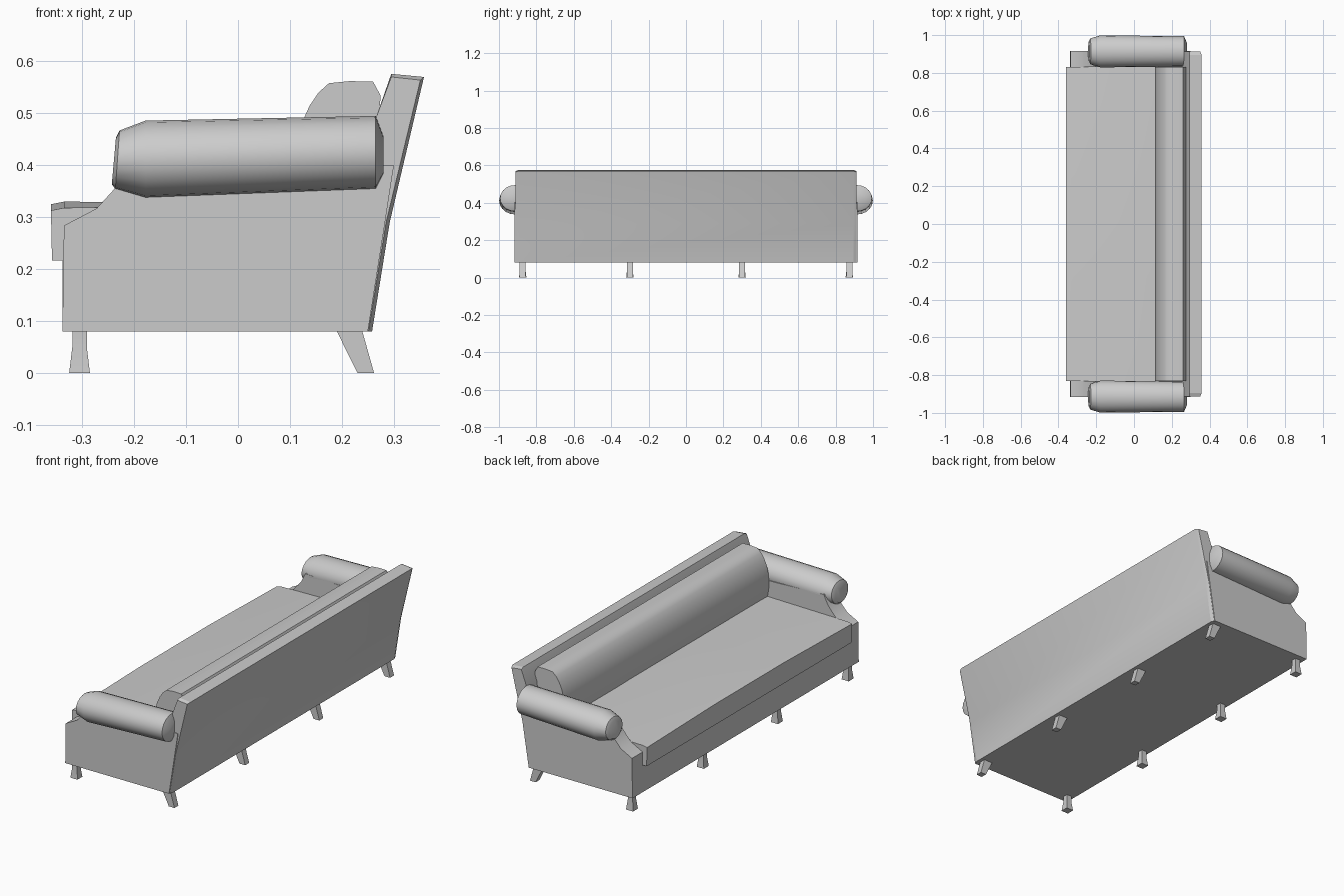
import bpy, bmesh, math

if "Cube" in bpy.data.objects:
    bpy.data.objects.remove(bpy.data.objects["Cube"])

GREY = (0.6, 0.6, 0.6, 1)
fabric = bpy.data.materials.new("grey fabric")
fabric.use_nodes = True
fabric.diffuse_color = GREY
fabric.node_tree.nodes["Principled BSDF"].inputs["Base Color"].default_value = GREY


def loft(name, sections, smooth=35, mirror=False):
    """Skin a row of closed cross-sections and cap both ends."""
    bm = bmesh.new()
    rings = [[bm.verts.new(p) for p in s] for s in sections]
    n = len(rings[0])
    for a, b in zip(rings, rings[1:]):
        for i in range(n):
            j = (i + 1) % n
            bm.faces.new((a[i], a[j], b[j], b[i]))
    bm.faces.new(rings[0])
    bm.faces.new(rings[-1])
    bmesh.ops.recalc_face_normals(bm, faces=bm.faces)
    mesh = bpy.data.meshes.new(name)
    bm.to_mesh(mesh)
    bm.free()
    mesh.materials.append(fabric)
    mesh.shade_smooth()
    mesh.set_sharp_from_angle(angle=math.radians(smooth))
    obj = bpy.data.objects.new(name, mesh)
    bpy.context.collection.objects.link(obj)
    if mirror:
        mod = obj.modifiers.new("mirror", "MIRROR")
        mod.use_axis = (False, True, False)
    return obj


def along_y(profile, y, dx=0, dz=0):
    return [(x + dx, y, z + dz) for x, z in profile]


def rect(x0, x1, y0, y1, z):
    return [(x0, y0, z), (x1, y0, z), (x1, y1, z), (x0, y1, z)]


# Base under the seat
loft("base", [rect(-0.338, 0.25, -0.83, 0.83, z) for z in (0.08, 0.25)])

# Long seat cushion, slightly crowned towards the middle
seat = [(-0.358, 0.217), (0.2, 0.217), (0.2, 0.327), (-0.335, 0.33), (-0.36, 0.325)]
low_end = [(x, z - 0.012 if x < -0.3 and z > 0.3 else z) for x, z in seat]
loft("seat_cushion", [along_y(low_end, -0.83), along_y(seat, -0.28),
                      along_y(seat, 0.28), along_y(low_end, 0.83)])

# Leaning backrest with eased ends
back = [(0.22, 0.08), (0.258, 0.08), (0.292, 0.29), (0.358, 0.57),
        (0.295, 0.576), (0.265, 0.49), (0.24, 0.3)]
back_end = [(x - 0.007 if i in (1, 2, 3) else x, z - 0.006 if z > 0.55 else z)
            for i, (x, z) in enumerate(back)]
loft("backrest", [along_y(back_end, -0.912), along_y(back, -0.895),
                  along_y(back, 0.895), along_y(back_end, 0.912)], 20)

# Bolster along the back
bolster = [(0.12, 0.32), (0.11, 0.38), (0.113, 0.44), (0.122, 0.48), (0.138, 0.515),
           (0.155, 0.54), (0.175, 0.558), (0.215, 0.562), (0.26, 0.561),
           (0.274, 0.535), (0.27, 0.32)]
loft("back_bolster", [along_y(bolster, y) for y in (-0.83, 0.83)], 40)

# Arm panel with a scooped front edge
panel = [(-0.338, 0.08), (0.25, 0.08), (0.283, 0.29), (0.3, 0.4), (-0.2, 0.42),
         (-0.222, 0.375), (-0.242, 0.35), (-0.272, 0.317), (-0.335, 0.284)]
loft("arm_panel", [along_y(panel, y) for y in (0.83, 0.916)], 40, True)


# Rolled arm top, narrowing at both ends
def roll_ring(x, cz, ry, rz, lean=0):
    angles = [math.tau * i / 20 for i in range(20)]
    return [(x + lean * math.sin(a), 0.914 + ry * math.cos(a), cz + rz * math.sin(a))
            for a in angles]


loft("arm_roll", [roll_ring(-0.239, 0.408, 0.052, 0.045, 0.004),
                  roll_ring(-0.232, 0.411, 0.068, 0.056, 0.004),
                  roll_ring(-0.178, 0.412, 0.085, 0.074),
                  roll_ring(0.265, 0.425, 0.08, 0.07),
                  roll_ring(0.28, 0.42, 0.045, 0.035)], 30, True)

# Four flared front legs and four splayed rear legs
for place, y in (("outer", 0.873), ("inner", 0.3)):
    loft(f"front_leg_{place}",
         [rect(x0, x1, y - w, y + w, z) for x0, x1, w, z in
          ((-0.325, -0.285, 0.02, 0), (-0.319, -0.291, 0.014, 0.05),
           (-0.319, -0.291, 0.014, 0.085))], 20, True)
    loft(f"rear_leg_{place}",
         [rect(0.23, 0.262, y - 0.016, y + 0.016, 0),
          rect(0.188, 0.238, y - 0.016, y + 0.016, 0.085)], 20, True)
